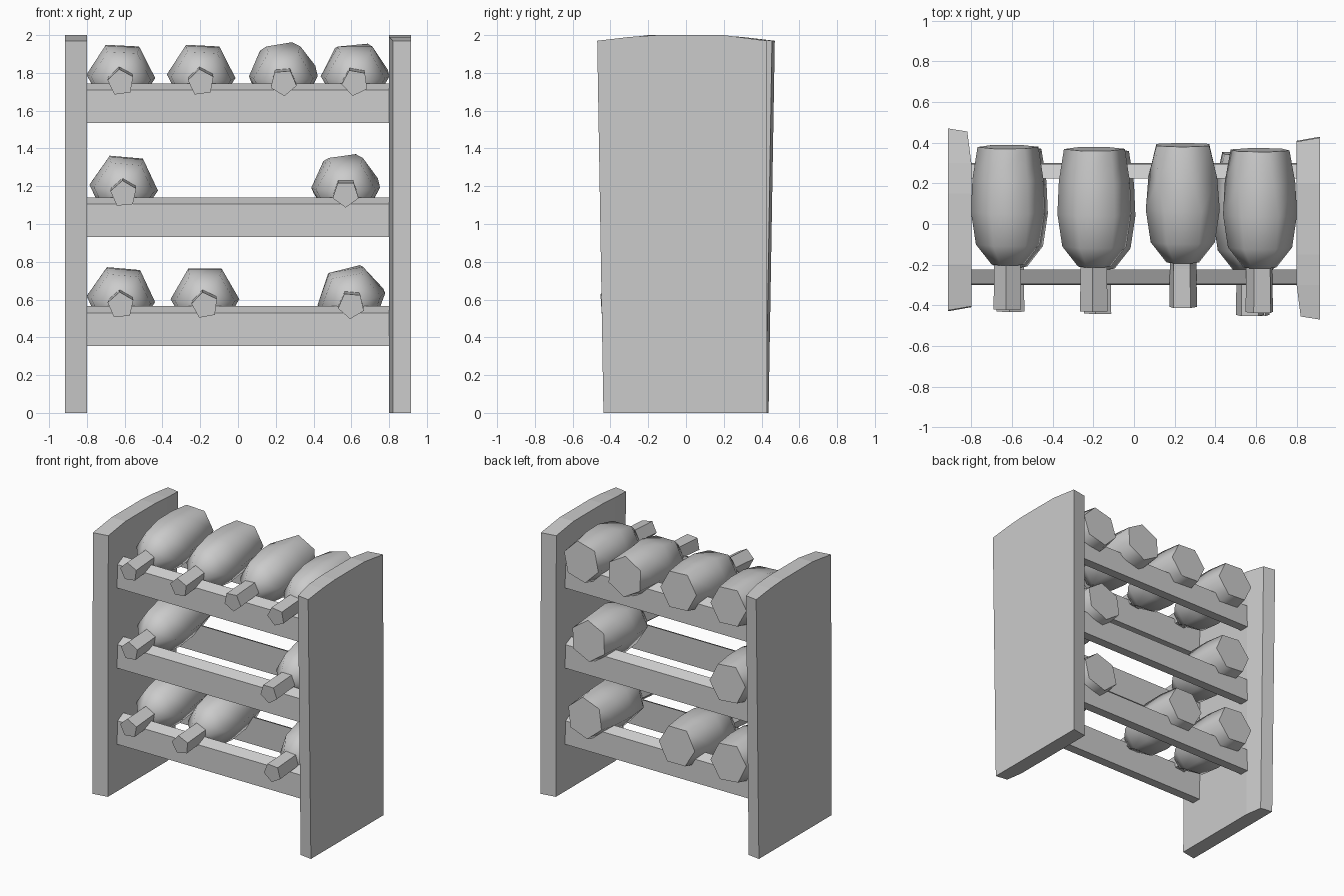
import bpy, math
from mathutils import Matrix, Vector

if "Cube" in bpy.data.objects:
    bpy.data.objects.remove(bpy.data.objects["Cube"])


def add_mesh(name, verts, faces):
    me = bpy.data.meshes.new(name)
    me.from_pydata(verts, [], faces)
    me.update()
    ob = bpy.data.objects.new(name, me)
    bpy.context.collection.objects.link(ob)
    return ob


# Side panels: arched top, front end leaning out; the left is the right turned half round
def side_panel(name, turn):
    # (outer y, inner y, inner x, top z, foot y scale)
    stations = [(-.47, -.455, .82, 1.97, .93), (-.30, -.30, .80, 1.99, .97),
                (-.15, -.15, .80, 2.0, 1), (.20, .20, .80, 2.0, 1),
                (.425, .405, .80, 1.97, 1.01)]
    verts, faces = [], []
    for yo, yi, xi, top, k in stations:
        verts += [(.915, yo * k, 0), (.915, yo, top), (xi, yi, top), (xi, yi * k, 0)]
    for s in range(len(stations) - 1):
        a = s * 4
        for i in range(4):
            j = (i + 1) % 4
            faces.append((a + i, a + 4 + i, a + 4 + j, a + j))
    faces += [(0, 1, 2, 3), (19, 18, 17, 16)]
    m = Matrix.Rotation(turn, 4, 'Z')
    return add_mesh(name, [m @ Vector(v) for v in verts], faces)


side_panel("right_side_panel", 0)
side_panel("left_side_panel", math.pi)


# Rails: front and back pair per shelf, tops sloping outwards
def rail(name, side, top):
    prof = [(.23, top - .21), (.30, top - .21), (.295, top - .035), (.225, top)]
    verts = [(x, side * y, z) for x in (-.81, .81) for y, z in prof]
    faces = [(i, (i + 1) % 4, 4 + (i + 1) % 4, 4 + i) for i in range(4)]
    faces += [(3, 2, 1, 0), (4, 5, 6, 7)]
    if side < 0:
        faces = [f[::-1] for f in faces]
    return add_mesh(name, verts, [f[::-1] for f in faces])


SHELVES = {"bottom": .565, "middle": 1.14, "top": 1.745}
for label, z in SHELVES.items():
    rail(label + "_front_rail", -1, z)
    rail(label + "_back_rail", 1, z)


# Lathe-like tube along y from (y, radius, phase) rings
def tube(rings, n, verts, faces):
    base = len(verts)
    for y, r, ph in rings:
        for i in range(n):
            a = ph + i * math.tau / n
            verts.append((r * math.cos(a), y, r * math.sin(a)))
    for s in range(len(rings) - 1):
        for i in range(n):
            j = (i + 1) % n
            a, b = base + s * n, base + (s + 1) * n
            faces.append((a + i, b + i, a + j))
            faces.append((a + j, b + i, b + j))
    faces.append(tuple(base + i for i in range(n)))
    faces.append(tuple(base + (len(rings) - 1) * n + i for i in reversed(range(n))))


# Bottles: six-sided body, five-sided neck, lying with the base slightly raised
def bottle(name, x, z, roll, twist, dy):
    p, q = math.radians(roll), math.radians(roll + twist)
    verts, faces = [], []
    tube([(-.20, .08, q), (-.10, .158, q), (.06, .182, q),
          (.22, .175, (p + q) / 2), (.38, .15, p)], 6, verts, faces)
    tube([(-.42, .072, p + .5), (-.15, .068, p + .5)], 5, verts, faces)
    ob = add_mesh(name, verts, faces)
    ob.location = (x, dy, z + .033)
    ob.rotation_euler.x = math.radians(4)
    bpy.ops.object.select_all(action='DESELECT')
    ob.select_set(True)
    bpy.context.view_layer.objects.active = ob
    bpy.ops.object.shade_smooth_by_angle(angle=math.radians(66))


BOTTLES = [("top", -.62, -3, 0, 0), ("top", -.195, -3, 0, -.01),
           ("top", .24, 30, -30, .01), ("top", .62, 15, -15, -.015),
           ("middle", -.605, -5, 0, -.01), ("middle", .57, 25, -25, -.03),
           ("bottom", -.62, -5, 0, 0), ("bottom", -.175, 0, 0, -.02),
           ("bottom", .60, 20, -10, -.03)]
for i, (shelf, x, roll, twist, dy) in enumerate(BOTTLES):
    lift = .015 if shelf == "middle" else 0
    bottle(f"{shelf}_bottle_{i + 1}", x, SHELVES[shelf] + lift, roll, twist, dy)
